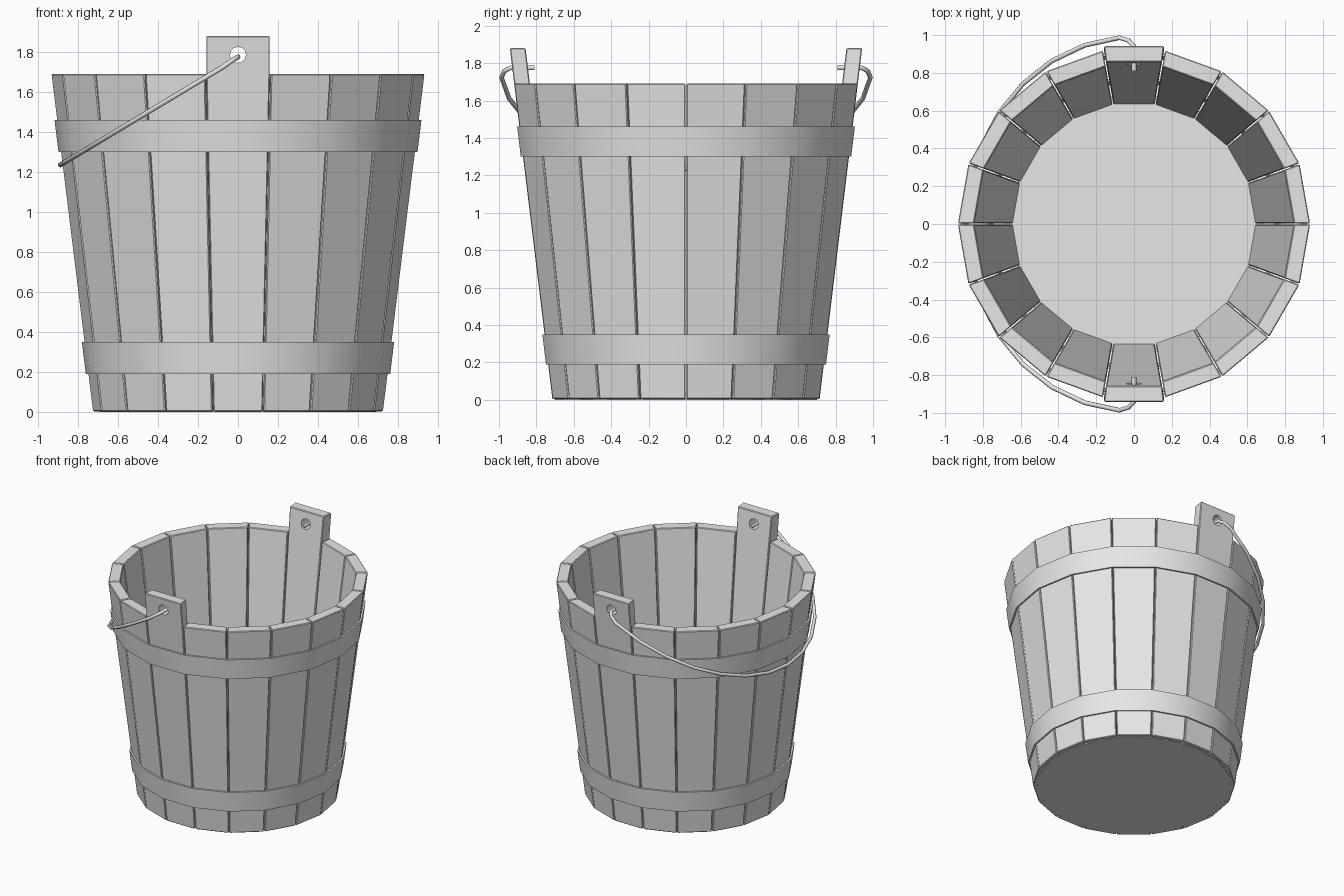
import bpy
import bmesh
from math import radians, sin, cos, tan, pi
from mathutils import Matrix, Vector

cube = bpy.data.objects.get("Cube")
if cube:
    bpy.data.objects.remove(cube, do_unlink=True)

SIDES = 18
HALF = pi / SIDES
RIM = 1.69
EAR_TOP = 1.88
WALL = 0.084
GAP = 0.003

grey = bpy.data.materials.new("plain_grey")
grey.use_nodes = True
grey.diffuse_color = (0.8, 0.8, 0.8, 1)
grey.node_tree.nodes["Principled BSDF"].inputs["Base Color"].default_value = (0.8, 0.8, 0.8, 1)


def radius(z):
    """Outer corner radius of the tapered wall at a height."""
    return 0.725 + 0.208 * z / RIM


def make_object(name, bm):
    bmesh.ops.recalc_face_normals(bm, faces=bm.faces)
    mesh = bpy.data.meshes.new(name)
    bm.to_mesh(mesh)
    bm.free()
    mesh.materials.append(grey)
    obj = bpy.data.objects.new(name, mesh)
    bpy.context.collection.objects.link(obj)
    return obj


def activate(obj):
    bpy.ops.object.select_all(action="DESELECT")
    obj.select_set(True)
    bpy.context.view_layer.objects.active = obj


def smooth(obj, angle):
    activate(obj)
    bpy.ops.object.shade_smooth_by_angle(angle=radians(angle))


def add_stave(bm, angle, heights):
    """One wedge-sided board, bridged through cross-sections at the heights."""
    turn = Matrix.Rotation(angle, 3, "Z")
    rings = []
    for z in heights:
        outer = radius(z) * cos(HALF)
        inner = outer - WALL
        limit = radius(min(z, RIM)) * sin(HALF)
        ring = []
        for r, side in ((outer, -1), (outer, 1), (inner, 1), (inner, -1)):
            w = min(r * tan(HALF), limit) - GAP
            ring.append(bm.verts.new(turn @ Vector((r, side * w, z))))
        rings.append(ring)
    faces = [bm.faces.new(rings[0]), bm.faces.new(rings[-1])]
    for low, high in zip(rings, rings[1:]):
        for i in range(4):
            j = (i + 1) % 4
            faces.append(bm.faces.new((low[i], low[j], high[j], high[i])))
    bmesh.ops.recalc_face_normals(bm, faces=faces)


def bevel_sharp(bm):
    sharp = [e for e in bm.edges if e.calc_face_angle(0) > radians(30)]
    bmesh.ops.bevel(bm, geom=sharp, offset=0.005, segments=1, affect="EDGES")


# Ordinary staves, skipping the front and back positions
bm = bmesh.new()
for i in range(SIDES):
    angle = HALF + i * 2 * HALF
    if abs(sin(angle)) < 0.99:
        add_stave(bm, angle, (0.004, RIM))
bevel_sharp(bm)
make_object("staves", bm)

# Tall staves with a drilled hole for the handle
for name, side in (("front_ear_stave", -1), ("back_ear_stave", 1)):
    bm = bmesh.new()
    add_stave(bm, side * pi / 2, (0.004, RIM, EAR_TOP))
    bevel_sharp(bm)
    ear = make_object(name, bm)

    bm = bmesh.new()
    place = Matrix.Translation((0, side * 0.9, 1.785)) @ Matrix.Rotation(pi / 2, 4, "X")
    bmesh.ops.create_cone(bm, cap_ends=True, segments=12, radius1=0.04,
                          radius2=0.04, depth=0.4, matrix=place)
    drill = make_object("hole_cutter", bm)
    drill.hide_render = True
    cut = ear.modifiers.new("hole", "BOOLEAN")
    cut.operation = "DIFFERENCE"
    cut.solver = "EXACT"
    cut.object = drill
    activate(ear)
    bpy.ops.object.modifier_apply(modifier=cut.name)
    bpy.data.objects.remove(drill, do_unlink=True)

# Floor board
bm = bmesh.new()
bmesh.ops.create_cone(bm, cap_ends=True, segments=SIDES, radius1=0.7, radius2=0.7,
                      depth=0.035, matrix=Matrix.Translation((0, 0, 0.0175)))
make_object("floor", bm)


# Hoops following the taper
def make_hoop(name, low, high):
    profile = [(radius(low) + 0.012, low), (radius(high) + 0.012, high),
               (radius(high) - 0.004, high), (radius(low) - 0.004, low)]
    bm = bmesh.new()
    rings = []
    for i in range(SIDES):
        a = 2 * HALF * i
        rings.append([bm.verts.new((r * cos(a), r * sin(a), z)) for r, z in profile])
    for i in range(SIDES):
        here, there = rings[i], rings[(i + 1) % SIDES]
        for j in range(4):
            k = (j + 1) % 4
            bm.faces.new((here[j], there[j], there[k], here[k]))
    smooth(make_object(name, bm), 40)


make_hoop("lower_hoop", 0.19, 0.35)
make_hoop("upper_hoop", 1.30, 1.46)

# Wire handle resting against the right side, ends bent in through the holes
front_end = [(0, -0.81, 1.775), (0, -0.94, 1.775), (-0.03, -0.972, 1.757)]
STEPS = 14
arc = []
for i in range(STEPS + 1):
    a = radians(5 + 170 * i / STEPS)
    arc.append((-0.888 * sin(a), -0.99 * cos(a), 1.77 - 0.535 * sin(a)))
path = front_end + arc + [(x, -y, z) for x, y, z in reversed(front_end)]

curve = bpy.data.curves.new("handle", "CURVE")
curve.dimensions = "3D"
curve.bevel_depth = 0.0125
curve.bevel_resolution = 2
curve.use_fill_caps = True
spline = curve.splines.new("POLY")
spline.points.add(len(path) - 1)
for point, co in zip(spline.points, path):
    point.co = (*co, 1)
curve.materials.append(grey)
handle = bpy.data.objects.new("handle", curve)
bpy.context.collection.objects.link(handle)
activate(handle)
bpy.ops.object.convert(target="MESH")
smooth(bpy.context.view_layer.objects.active, 50)
